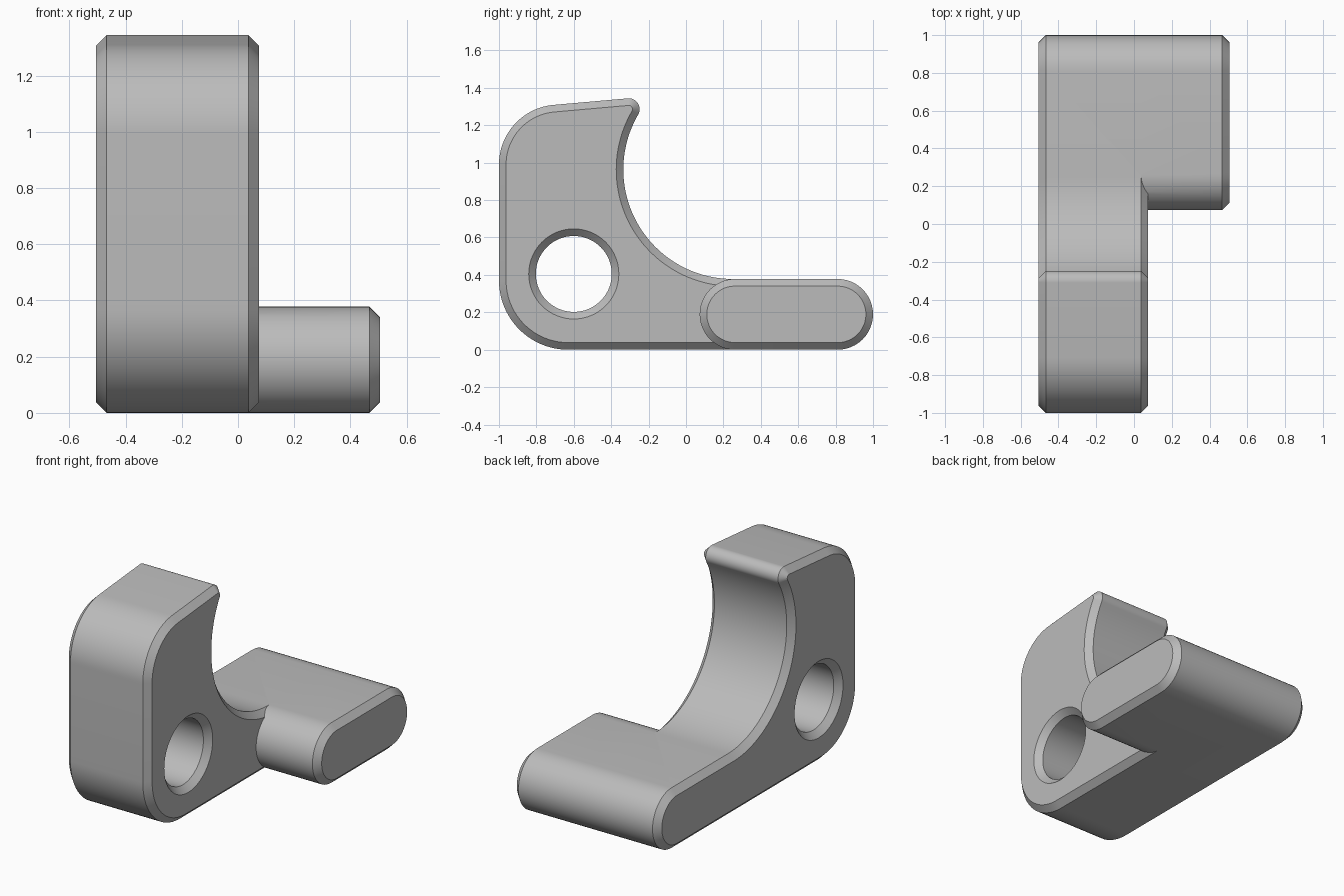
import bpy
import bmesh
from math import cos, sin, pi, radians, atan2, acos, asin, hypot

cube = bpy.data.objects.get("Cube")
if cube:
    bpy.data.objects.remove(cube)

grey = bpy.data.materials.new("plain grey")
grey.use_nodes = True
colour = (0.5, 0.5, 0.5, 1)
grey.diffuse_color = colour
grey.node_tree.nodes["Principled BSDF"].inputs["Base Color"].default_value = colour

CHAMFER = 0.038
LEFT, INNER, RIGHT = -0.505, 0.075, 0.505
END_R = 0.189


def arc(centre, radius, start, end, steps=24):
    """Points (y, z) along an arc, angles in radians."""
    angles = [start + (end - start) * i / steps for i in range(steps + 1)]
    return [(centre[0] + radius * cos(a), centre[1] + radius * sin(a)) for a in angles]


def hook_profile(inset):
    """Outline of the hooked plate, shrunk by the inset."""
    bowl, bowl_r = (0.25, 2 * END_R + 0.585), 0.585
    tip_r, corner, corner_r = 0.058, (-0.68, 0.99), 0.32
    # The tip touches the bowl arc, and a straight top edge joins it to the corner
    lean = pi - asin(0.323 / (bowl_r + tip_r))
    reach = bowl_r + tip_r
    tip = (bowl[0] + reach * cos(lean), bowl[1] + reach * sin(lean))
    dy, dz = tip[0] - corner[0], tip[1] - corner[1]
    top = atan2(dz, dy) + acos((corner_r - tip_r) / hypot(dy, dz))
    return (arc((1 - END_R, END_R), END_R - inset, -pi / 2, pi / 2)
            + arc(bowl, bowl_r + inset, 1.5 * pi, lean, 48)
            + arc(tip, tip_r - inset, lean - pi, top)
            + arc(corner, corner_r - inset, top, pi)
            + arc((-0.63, 0.37), 0.37 - inset, pi, 1.5 * pi))


def foot_profile(inset):
    """Capsule outline of the foot, shrunk by the inset."""
    return (arc((1 - END_R, END_R), END_R - inset, -pi / 2, pi / 2)
            + arc((0.262, END_R), END_R - inset, pi / 2, 1.5 * pi))


def hole_profile(inset):
    return arc((-0.6, 0.405), 0.203 - inset, 0, 2 * pi, 64)[:-1]


def loft(name, profile, stations):
    """Solid through profiles placed at (x, inset) stations."""
    bm = bmesh.new()
    rings = [[bm.verts.new((x, y, z)) for y, z in profile(inset)] for x, inset in stations]
    for a, b in zip(rings, rings[1:]):
        for i in range(len(a)):
            j = (i + 1) % len(a)
            bm.faces.new((a[i], a[j], b[j], b[i]))
    bm.faces.new(rings[0][::-1])
    bm.faces.new(rings[-1])
    bmesh.ops.recalc_face_normals(bm, faces=bm.faces)
    mesh = bpy.data.meshes.new(name)
    bm.to_mesh(mesh)
    bm.free()
    mesh.materials.append(grey)
    obj = bpy.data.objects.new(name, mesh)
    bpy.context.collection.objects.link(obj)
    return obj


def combine(target, other, operation):
    """Apply a boolean and discard the helper."""
    bpy.context.view_layer.objects.active = target
    mod = target.modifiers.new(operation.lower(), "BOOLEAN")
    mod.operation, mod.object, mod.solver = operation, other, "EXACT"
    bpy.ops.object.modifier_apply(modifier=mod.name)
    bpy.data.objects.remove(other)


# Hooked plate with chamfered rims
bracket = loft("hook_bracket", hook_profile, [
    (LEFT, CHAMFER), (LEFT + CHAMFER, 0), (INNER - CHAMFER, 0), (INNER, CHAMFER)])

# Through hole, flared at both faces
flare = 2 * CHAMFER
hole = loft("hole_cutter", hole_profile, [
    (LEFT - CHAMFER, -flare), (LEFT + CHAMFER, 0), (INNER - CHAMFER, 0), (INNER + CHAMFER, -flare)])
hole.hide_render = True
combine(bracket, hole, "DIFFERENCE")

# Sideways foot with a chamfered outer end
foot = loft("foot", foot_profile, [
    (INNER - CHAMFER, 0), (RIGHT - CHAMFER, 0), (RIGHT, CHAMFER)])
combine(bracket, foot, "UNION")

# Smooth curved walls, crisp chamfer edges
bpy.ops.object.select_all(action="DESELECT")
bracket.select_set(True)
bpy.context.view_layer.objects.active = bracket
bpy.ops.object.shade_smooth_by_angle(angle=radians(30))
